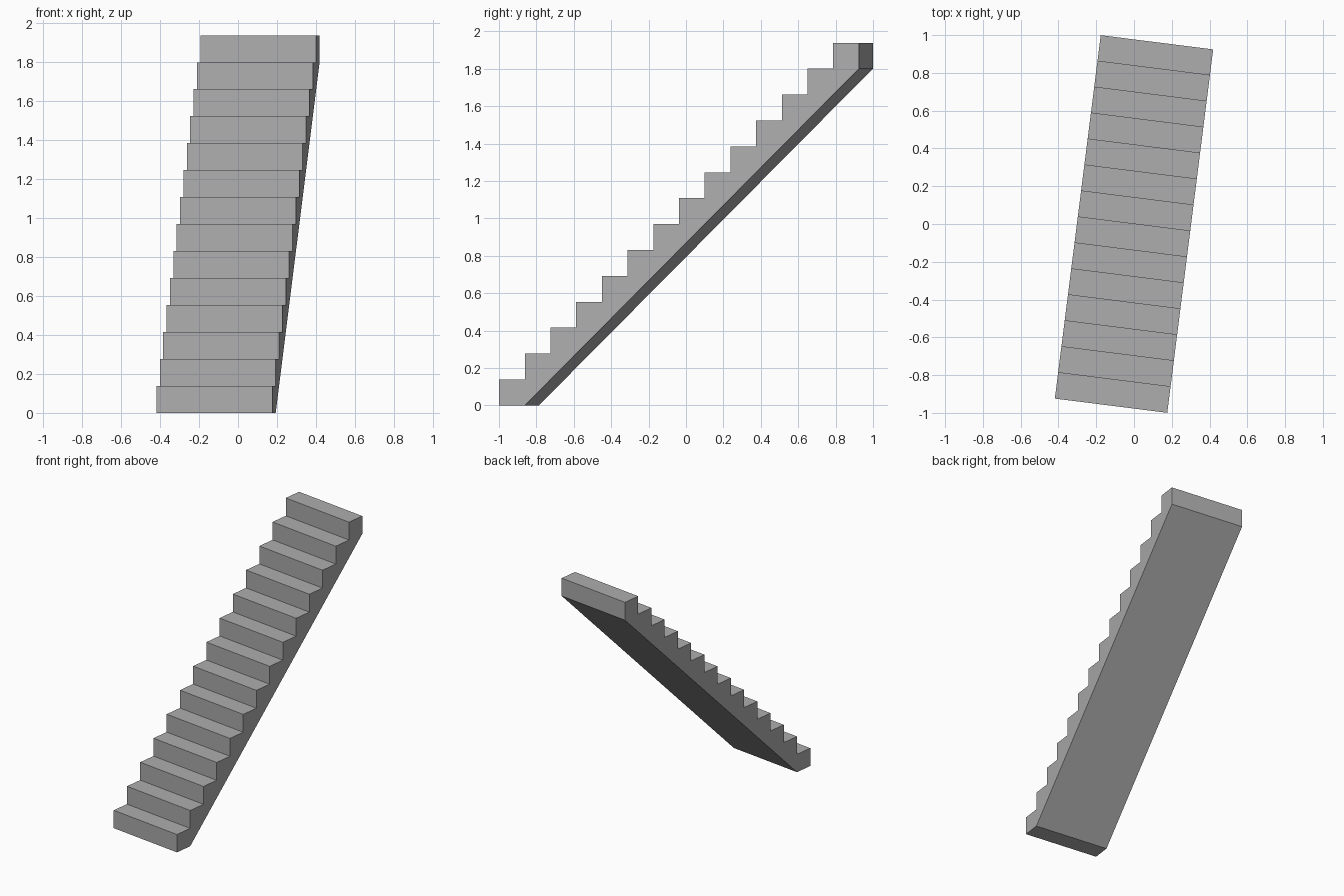
import bpy, bmesh, math
from mathutils import Matrix

if "Cube" in bpy.data.objects:
    bpy.data.objects.remove(bpy.data.objects["Cube"])

STEPS, STEP, WIDTH = 14, 0.1385, 0.60   # rise equals run
length = STEPS * STEP

# Side profile (y, z): sawtooth treads on top, sloped soffit below
profile = [(0, 0)]
for i in range(STEPS):
    profile += [(i * STEP, (i + 1) * STEP), ((i + 1) * STEP, (i + 1) * STEP)]
profile += [(length, length - STEP), (STEP, 0)]

# Extrude the profile across the width
bm = bmesh.new()
face = bm.faces.new([bm.verts.new((-WIDTH / 2, y - length / 2, z)) for y, z in profile])
side = bmesh.ops.extrude_face_region(bm, geom=[face])
bmesh.ops.translate(bm, vec=(WIDTH, 0, 0),
                    verts=[g for g in side["geom"] if isinstance(g, bmesh.types.BMVert)])
# The flight is turned slightly clockwise seen from above
bmesh.ops.rotate(bm, verts=bm.verts, matrix=Matrix.Rotation(math.radians(-7.2), 3, 'Z'))
bmesh.ops.recalc_face_normals(bm, faces=bm.faces)

mesh = bpy.data.meshes.new("stair_flight")
bm.to_mesh(mesh)
bm.free()

# Plain grey material
grey = bpy.data.materials.new("concrete grey")
grey.diffuse_color = (0.42, 0.42, 0.42, 1)
grey.use_nodes = True
grey.node_tree.nodes["Principled BSDF"].inputs["Base Color"].default_value = grey.diffuse_color
mesh.materials.append(grey)

stairs = bpy.data.objects.new("stair_flight", mesh)
bpy.context.collection.objects.link(stairs)
